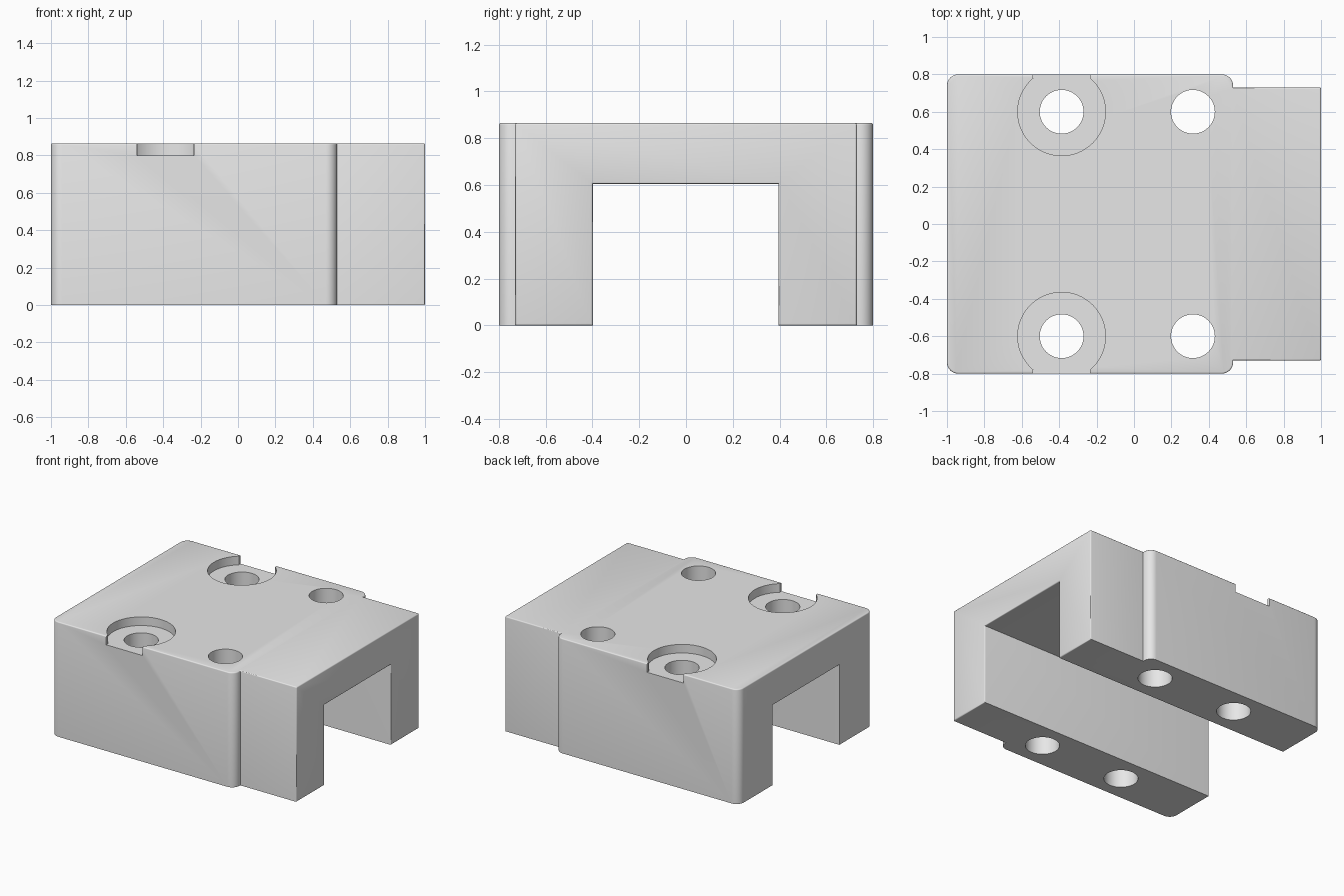
import bpy, bmesh, math

cube = bpy.data.objects.get("Cube")
if cube:
    bpy.data.objects.remove(cube, do_unlink=True)

TOP = 0.865
EDGE = 0.008

grey = bpy.data.materials.new("plain grey")
grey.use_nodes = True
colour = (0.8, 0.8, 0.8, 1)
grey.diffuse_color = colour
grey.node_tree.nodes["Principled BSDF"].inputs["Base Color"].default_value = colour


def make_object(name, bm):
    bmesh.ops.recalc_face_normals(bm, faces=bm.faces)
    mesh = bpy.data.meshes.new(name)
    bm.to_mesh(mesh)
    bm.free()
    mesh.materials.append(grey)
    obj = bpy.data.objects.new(name, mesh)
    bpy.context.collection.objects.link(obj)
    return obj


def prism(name, outline, z0, z1):
    """Extrude a plan outline from z0 to z1."""
    bm = bmesh.new()
    face = bm.faces.new([bm.verts.new((x, y, z0)) for x, y in outline])
    up = bmesh.ops.extrude_face_region(bm, geom=[face])["geom"]
    for v in up:
        if isinstance(v, bmesh.types.BMVert):
            v.co.z = z1
    return make_object(name, bm)


def box(name, x0, x1, y0, y1, z0, z1):
    return prism(name, [(x0, y0), (x1, y0), (x1, y1), (x0, y1)], z0, z1)


def arc(cx, cy, r, start, sweep, n):
    angles = [math.radians(start + sweep * i / n) for i in range(n + 1)]
    return [(cx + r * math.cos(a), cy + r * math.sin(a)) for a in angles]


def cylinder(name, x, y, r, z0, z1):
    return prism(name, arc(x, y, r, 0, 360, 48)[:-1], z0, z1)


def cut(target, cutter):
    mod = target.modifiers.new(cutter.name, "BOOLEAN")
    mod.operation = "DIFFERENCE"
    mod.solver = "EXACT"
    mod.object = cutter
    bpy.context.view_layer.objects.active = target
    bpy.ops.object.modifier_apply(modifier=mod.name)
    bpy.data.objects.remove(cutter, do_unlink=True)


# Block plan: rounded wide section stepping in to the narrow end
half = [(1, 0.73), (0.53, 0.73)]
half += arc(0.47, 0.74, 0.06, 0, 90, 8)
half += arc(-0.94, 0.74, 0.06, 90, 90, 8)
outline = half + [(x, -y) for x, y in reversed(half)]
block = prism("block", outline, 0, TOP)

# Channel running lengthwise underneath
cut(block, box("channel", -1.1, 1.1, -0.398, 0.395, -0.1, 0.605))

# Soften the top rim and every edge of the narrow end
bm = bmesh.new()
bm.from_mesh(block.data)
rim = []
for e in bm.edges:
    on_top = all(v.co.z > TOP - 0.001 for v in e.verts)
    on_end = all(v.co.x > 0.999 for v in e.verts)
    if (on_top or on_end) and e.calc_face_angle(0) > 0.5:
        rim.append(e)
bmesh.ops.bevel(bm, geom=rim, offset=EDGE, segments=3, profile=0.5,
                affect="EDGES", clamp_overlap=True)
bm.to_mesh(block.data)
bm.free()

# Counterbores opening through the sides, and four through holes
for side in (-1, 1):
    y = 0.6 * side
    cut(block, cylinder("counterbore", -0.387, y, 0.235, 0.8, 1))
    ys = sorted((0.78 * side, 0.9 * side))
    cut(block, box("side_opening", -0.539, -0.235, *ys, 0.8, 1))
    for x in (-0.387, 0.315):
        cut(block, cylinder("bolt_hole", x, y, 0.117, -0.1, 1))

bpy.ops.object.select_all(action="DESELECT")
block.select_set(True)
bpy.context.view_layer.objects.active = block
bpy.ops.object.shade_smooth_by_angle(angle=math.radians(35))
